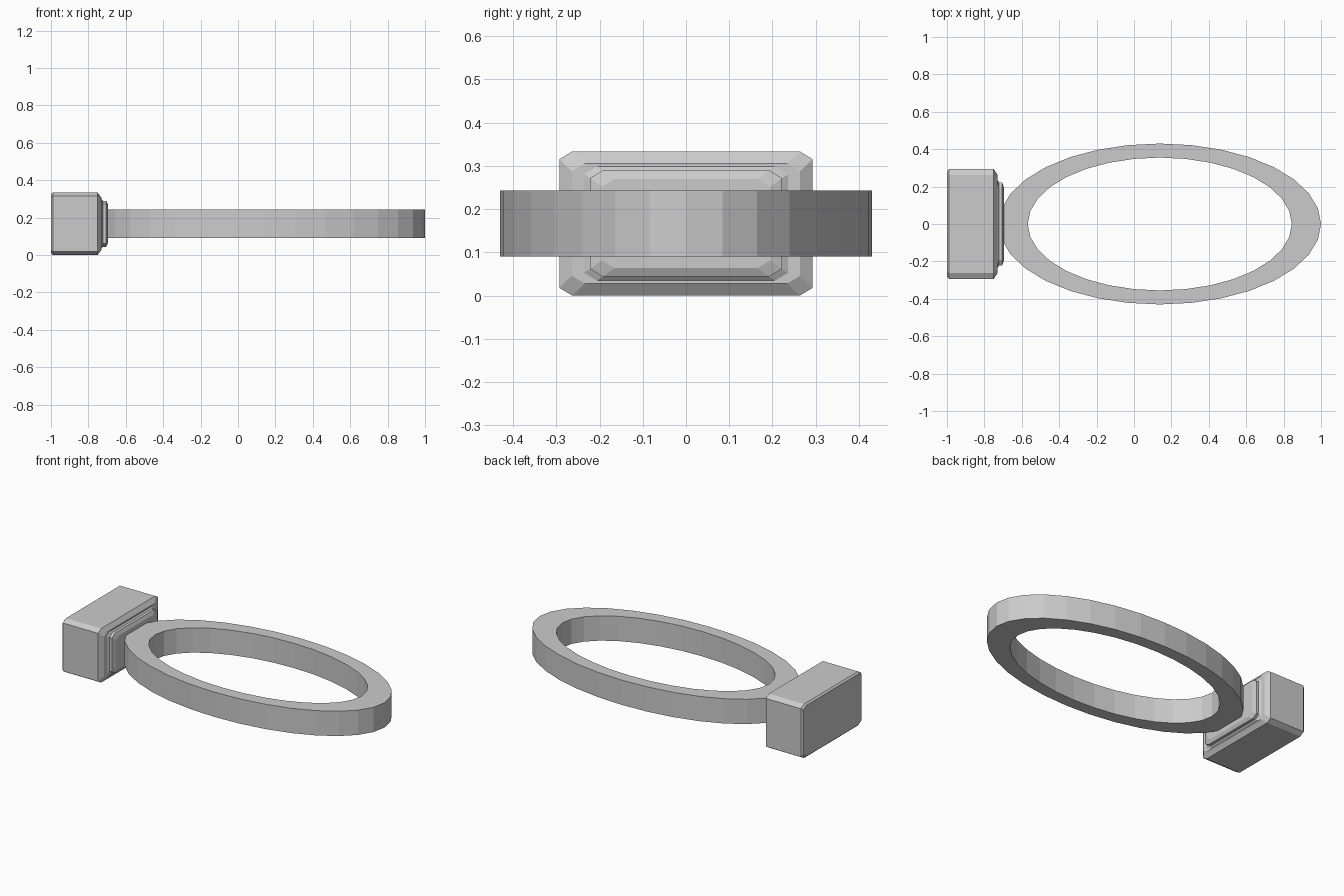
import bpy, bmesh
from math import cos, sin, pi

if "Cube" in bpy.data.objects:
    bpy.data.objects.remove(bpy.data.objects["Cube"])

ZC = 0.1667  # common centre height


def loft(name, loops, closed=False):
    """Skin a series of equal-length loops; cap the ends unless closed."""
    bm = bmesh.new()
    rings = [[bm.verts.new(p) for p in loop] for loop in loops]
    n = len(rings[0])
    pairs = list(zip(rings, rings[1:]))
    if closed:
        pairs.append((rings[-1], rings[0]))
    for a, b in pairs:
        for i in range(n):
            j = (i + 1) % n
            bm.faces.new((a[i], a[j], b[j], b[i]))
    if not closed:
        bm.faces.new(rings[0])
        bm.faces.new(rings[-1])
    bmesh.ops.recalc_face_normals(bm, faces=bm.faces)
    mesh = bpy.data.meshes.new(name)
    bm.to_mesh(mesh)
    bm.free()
    obj = bpy.data.objects.new(name, mesh)
    bpy.context.collection.objects.link(obj)
    return obj


def octagon(x, hy, hz, cy=0.03, cz=0.018):
    """Rectangle across x with clipped corners."""
    pts = [(hy, hz - cz), (hy - cy, hz), (cy - hy, hz), (-hy, hz - cz),
           (-hy, cz - hz), (cy - hy, -hz), (hy - cy, -hz), (hy, cz - hz)]
    return [(x, y, ZC + z) for y, z in pts]


def ellipse(a, b, z, n=32):
    return [(0.138 + a * cos(2 * pi * i / n), b * sin(2 * pi * i / n), z)
            for i in range(n)]


# Chamfered block stepping down to the mounting plate
loft("block_and_plate", [
    octagon(-1.0, 0.283, 0.157),
    octagon(-0.99, 0.293, 0.1667),
    octagon(-0.75, 0.293, 0.1667),
    octagon(-0.73, 0.264, 0.139),
    octagon(-0.73, 0.236, 0.132),
    octagon(-0.722, 0.222, 0.123),
    octagon(-0.705, 0.222, 0.123),
    octagon(-0.695, 0.195, 0.103),
])

# Flat oval ring, its near end sunk into the plate
loft("oval_ring", [
    ellipse(0.862, 0.43, 0.09),
    ellipse(0.862, 0.43, 0.243),
    ellipse(0.706, 0.355, 0.243),
    ellipse(0.706, 0.355, 0.09),
], closed=True)
